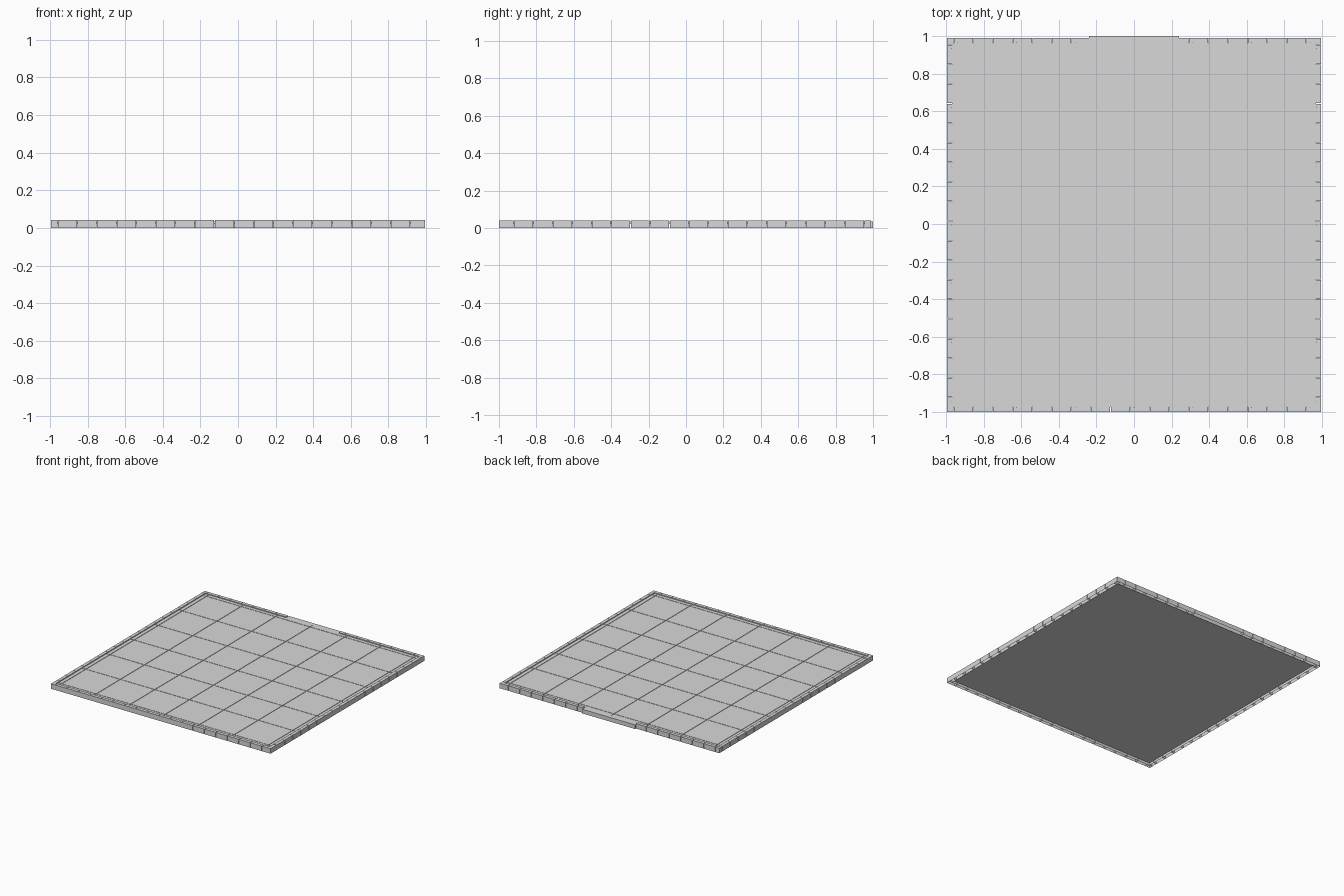
import bpy, bmesh

cube = bpy.data.objects.get("Cube")
if cube:
    bpy.data.objects.remove(cube)

GREY = (0.69, 0.69, 0.69, 1)
stone = bpy.data.materials.new("light grey stone")
stone.use_nodes = True
stone.diffuse_color = GREY
stone.node_tree.nodes["Principled BSDF"].inputs["Base Color"].default_value = GREY

OUT, INNER, FIELD = 0.995, 0.968, 0.9375    # curb outside, curb inside, tile field
CELL = FIELD / 3
BLOCK = FIELD / 9
UNDER, BED, FLOOR, TOP = 0.021, 0.028, 0.034, 0.041
SHIFT = -0.005                              # makes room for the sill at the back
SILL = 0.24


def box(bm, x0, x1, y0, y1, z0, z1, open_bottom=True):
    low = [bm.verts.new((x, y + SHIFT, z0)) for x, y in ((x0, y0), (x1, y0), (x1, y1), (x0, y1))]
    high = [bm.verts.new((v.co.x, v.co.y, z1)) for v in low]
    bm.faces.new(high)
    if not open_bottom:
        bm.faces.new(low[::-1])
    for i in range(4):
        j = (i + 1) % 4
        bm.faces.new((low[i], low[j], high[j], high[i]))


def finish(name, bm):
    mesh = bpy.data.meshes.new(name)
    bm.to_mesh(mesh)
    bm.free()
    mesh.materials.append(stone)
    bpy.context.collection.objects.link(bpy.data.objects.new(name, mesh))


def pieces(cuts, gap):
    """Spans between neighbouring cuts, narrowed by a gap at each joint."""
    last = len(cuts) - 2
    return [(a + gap * (i > 0), b - gap * (i < last))
            for i, (a, b) in enumerate(zip(cuts, cuts[1:]))]


# Thin bed under the paving, raised off the ground
bm = bmesh.new()
box(bm, -INNER, INNER, -INNER, INNER, UNDER, BED, open_bottom=False)
finish("floor_bed", bm)

# Square paving with narrow border pieces around it
spans = pieces([-INNER] + [-FIELD + i * CELL for i in range(7)] + [INNER], 0.002)
field, border = bmesh.new(), bmesh.new()
for i, (x0, x1) in enumerate(spans):
    for j, (y0, y1) in enumerate(spans):
        inside = 0 < i < 7 and 0 < j < 7
        box(field if inside else border, x0, x1, y0, y1, BED, FLOOR)
finish("paving_tiles", field)
finish("border_tiles", border)

# Curb blocks, hollow underneath
joints = [i * BLOCK - 0.9583 for i in range(19)]
back_joints = [-j for j in reversed(joints)]


def curb_blocks(start, end, cuts):
    return pieces([start] + [c for c in cuts if start < c < end] + [end], 0.0015)


bm = bmesh.new()
for a, b in curb_blocks(-OUT, OUT, joints):
    box(bm, a, b, -OUT, -INNER, 0, TOP)
finish("front_curb", bm)

# The back curb leaves the doorway open
bm = bmesh.new()
for start, end in ((-INNER, -SILL), (SILL, INNER)):
    for a, b in curb_blocks(start, end, joints):
        box(bm, a, b, INNER, OUT, 0, TOP)
finish("back_curb", bm)

for name, x0, x1 in (("left_curb", INNER, OUT), ("right_curb", -OUT, -INNER)):
    bm = bmesh.new()
    for a, b in curb_blocks(-INNER, OUT, back_joints):
        box(bm, x0, x1, a, b, 0, TOP)
    finish(name, bm)

# Door sill, level with the paving and slightly proud of the back curb
bm = bmesh.new()
box(bm, -SILL, SILL, INNER, 1.0 - SHIFT, 0, FLOOR)
finish("door_sill", bm)
